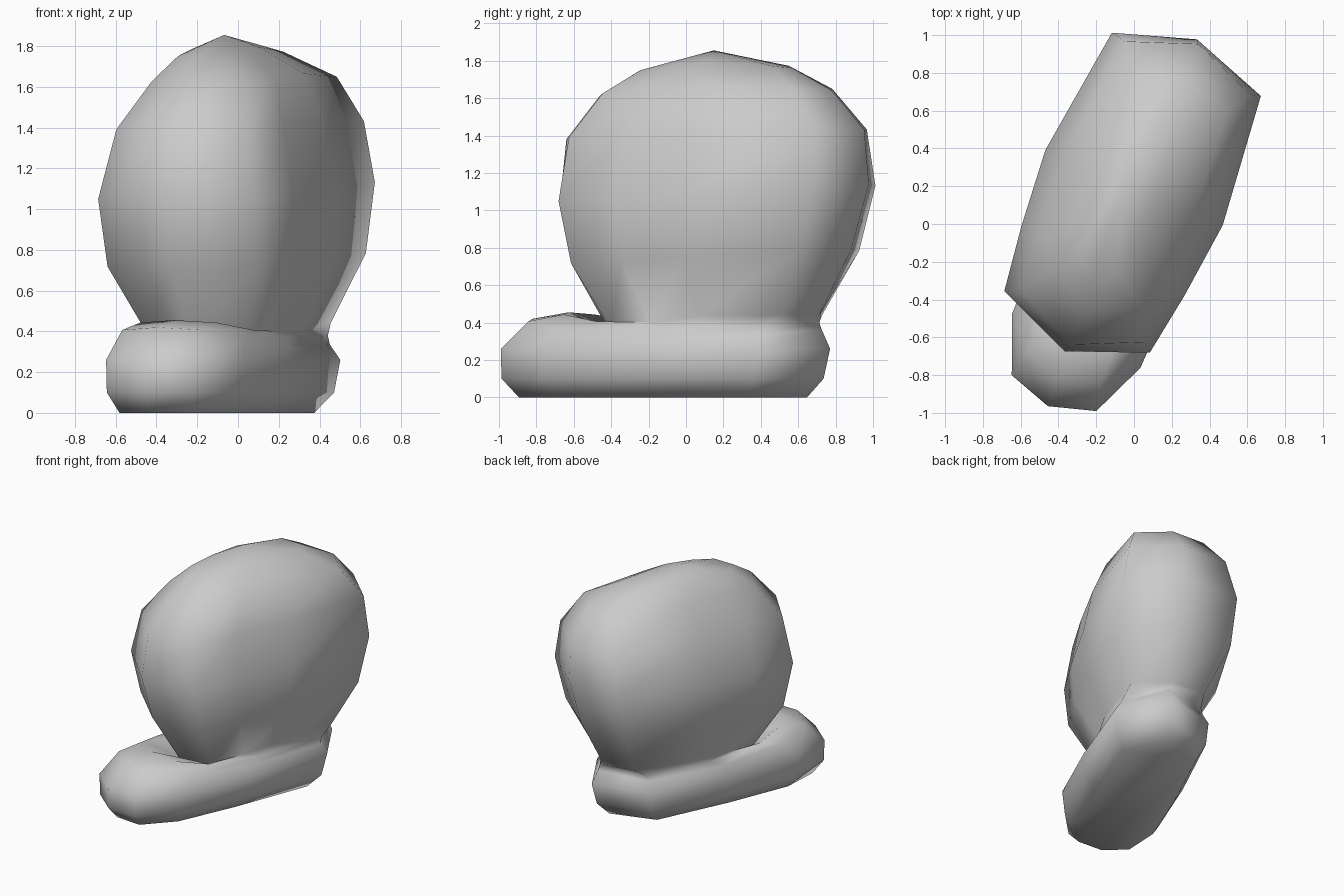
import bpy, bmesh, math

if "Cube" in bpy.data.objects:
    bpy.data.objects.remove(bpy.data.objects["Cube"])

ANG = math.radians(23)          # the whole boot is turned about z
S, C = math.sin(ANG), math.cos(ANG)

# half outlines seen from above: (lengthwise -1..1, sideways 0..1), toe to heel
FOOT = [(-1, 0), (-.92, .64), (-.60, .97), (0, 1), (.72, .92), (1, 0)]
BODY = [(-1, 0), (-.81, .82), (-.42, .92), (.05, 1), (.84, .84), (1, 0)]


def ring(bm, shape, uf, ub, vl, vr, zf, zb, dome=0):
    """Closed loop from front uf to back ub, left vl to right vr."""
    loop = [(s, t) for s, t in shape] + [(s, -t) for s, t in shape[-2:0:-1]]
    verts = []
    for s, t in loop:
        u = (uf + ub) / 2 + s * (ub - uf) / 2
        v = (vl + vr) / 2 + t * (vr - vl) / 2
        z = zf + (zb - zf) * (s + 1) / 2 + dome * (1 - s * s)
        verts.append(bm.verts.new((u * S + v * C, u * C - v * S, z)))
    return verts


SECTIONS = [
    # foot
    (FOOT, -.98, .68, -.35, .24, 0, 0),
    (FOOT, -1.065, .78, -.41, .32, .10, .10),
    (FOOT, -1.065, .82, -.42, .34, .26, .26),
    (FOOT, -.91, .77, -.38, .29, .42, .36, -.07),
    # toe top and instep crease
    (FOOT, -.70, .755, -.36, .27, .455, .40, -.06),
    (BODY, -.46, .75, -.38, .27, .34, .44, .04),
    # rounded upper
    (BODY, -.68, .93, -.56, .42, .71, .79),
    (BODY, -.765, 1.03, -.585, .435, 1.04, 1.14),
    (BODY, -.72, 1.01, -.49, .37, 1.38, 1.43, .02),
    (BODY, -.52, .83, -.35, .27, 1.61, 1.64, .04),
    (BODY, -.34, .58, -.24, .05, 1.73, 1.76, .05),
]

bm = bmesh.new()
rings = [ring(bm, *sec) for sec in SECTIONS]
n = len(rings[0])
for a, b in zip(rings, rings[1:]):
    for i in range(n):
        j = (i + 1) % n
        bm.faces.new((a[i], a[j], b[j], b[i]))
# sole and crown
bm.faces.new(rings[0][::-1])
u, v = .11, -.12
apex = bm.verts.new((u * S + v * C, u * C - v * S, 1.855))
for i in range(n):
    bm.faces.new((rings[-1][i], rings[-1][(i + 1) % n], apex))
bmesh.ops.recalc_face_normals(bm, faces=bm.faces)

mesh = bpy.data.meshes.new("boot")
bm.to_mesh(mesh)
bm.free()
boot = bpy.data.objects.new("boot", mesh)
bpy.context.collection.objects.link(boot)
bpy.context.view_layer.objects.active = boot
boot.select_set(True)
bpy.ops.object.shade_smooth_by_angle(angle=math.radians(110))
